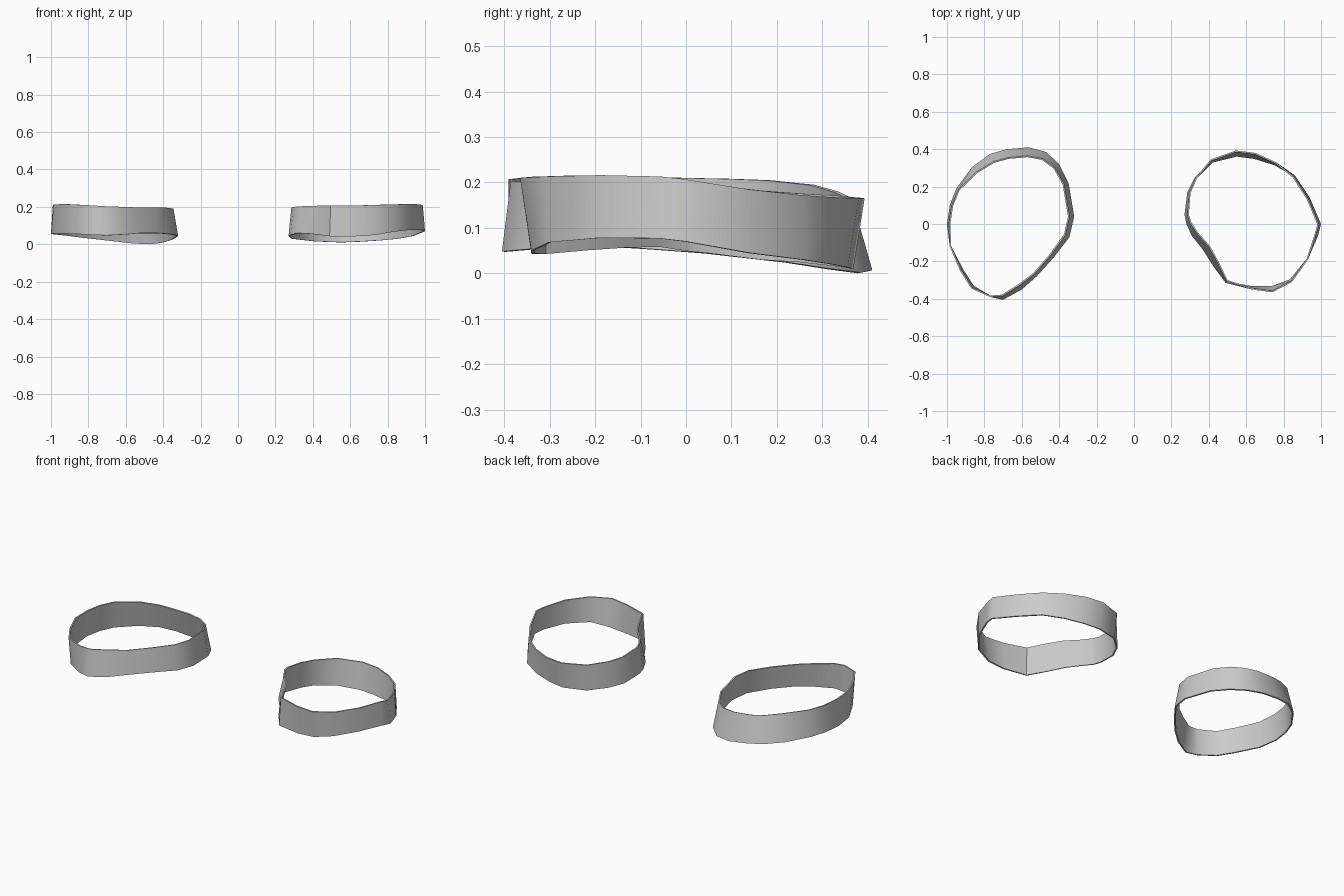
import bpy, math
from mathutils import Vector

metal = bpy.data.materials.new("plain grey")
metal.diffuse_color = (0.6, 0.6, 0.6, 1)

# Each station, clockwise from the left side:
# outermost x, y, lean (positive: bottom flares out, negative: top flares out), bottom z, top z
LEFT = [
    (-1.00, 0.00, .010, .055, .210), (-.985, .10, .010, .053, .208),
    (-.950, .19, .012, .050, .205), (-.865, .305, .035, .040, .195),
    (-.770, .375, .045, .030, .180), (-.680, .40, .045, .020, .170),
    (-.565, .41, .045, .007, .163), (-.470, .385, .040, .002, .160),
    (-.400, .32, .030, .010, .165), (-.350, .22, .025, .025, .175),
    (-.320, .04, .025, .045, .190), (-.345, -.07, .025, .053, .195),
    (-.430, -.18, .020, .060, .197), (-.520, -.28, .018, .060, .197),
    (-.600, -.35, .025, .053, .200), (-.700, -.405, .020, .048, .203),
    (-.770, -.39, .000, .050, .207), (-.870, -.345, -.012, .055, .212),
    (-.930, -.25, -.010, .057, .215), (-.985, -.12, .000, .057, .213),
]
RIGHT = [
    (.270, .05, .015, .045, .195), (.285, .17, .010, .030, .182),
    (.325, .25, .005, .025, .176), (.410, .345, -.012, .015, .170),
    (.545, .393, -.025, .010, .165), (.650, .38, -.025, .013, .165),
    (.760, .33, -.010, .020, .167), (.860, .26, .008, .030, .172),
    (.940, .14, .010, .045, .185), (1.00, .00, .012, .070, .207),
    (.985, -.06, .012, .077, .213), (.930, -.19, .000, .078, .216),
    (.845, -.31, -.010, .068, .213), (.740, -.365, -.025, .050, .210),
    (.630, -.35, -.010, .043, .207), (.490, -.315, .010, .043, .207),
    (.420, -.22, .030, .052, .207), (.370, -.14, .035, .058, .205),
    (.310, -.065, .030, .060, .203), (.280, .00, .020, .050, .200),
]


def make_band(name, stations):
    n = len(stations)
    verts, faces = [], []
    for i, (x, y, lean, zb, zt) in enumerate(stations):
        a, b = stations[i - 1], stations[(i + 1) % n]
        t = Vector((b[0] - a[0], b[1] - a[1])).normalized()
        inward = Vector((t.y, -t.x))
        p = Vector((x, y))
        bottom = p + inward * max(-lean, 0)
        top = p + inward * max(lean, 0)
        verts += [(*bottom, zb), (*top, zt)]
        j = (i + 1) % n
        faces.append((2 * j, 2 * i, 2 * i + 1, 2 * j + 1))
    mesh = bpy.data.meshes.new(name)
    mesh.from_pydata(verts, [], faces)
    mesh.materials.append(metal)
    ob = bpy.data.objects.new(name, mesh)
    bpy.context.collection.objects.link(ob)
    # thin wall, grown inwards
    wall = ob.modifiers.new("wall", 'SOLIDIFY')
    wall.thickness = 0.008
    wall.offset = -1
    bpy.ops.object.select_all(action='DESELECT')
    ob.select_set(True)
    bpy.context.view_layer.objects.active = ob
    bpy.ops.object.modifier_apply(modifier=wall.name)
    bpy.ops.object.shade_smooth_by_angle(angle=math.radians(40))
    return ob


# the two separate cuffs
make_band("left_band", LEFT)
make_band("right_band", RIGHT)
